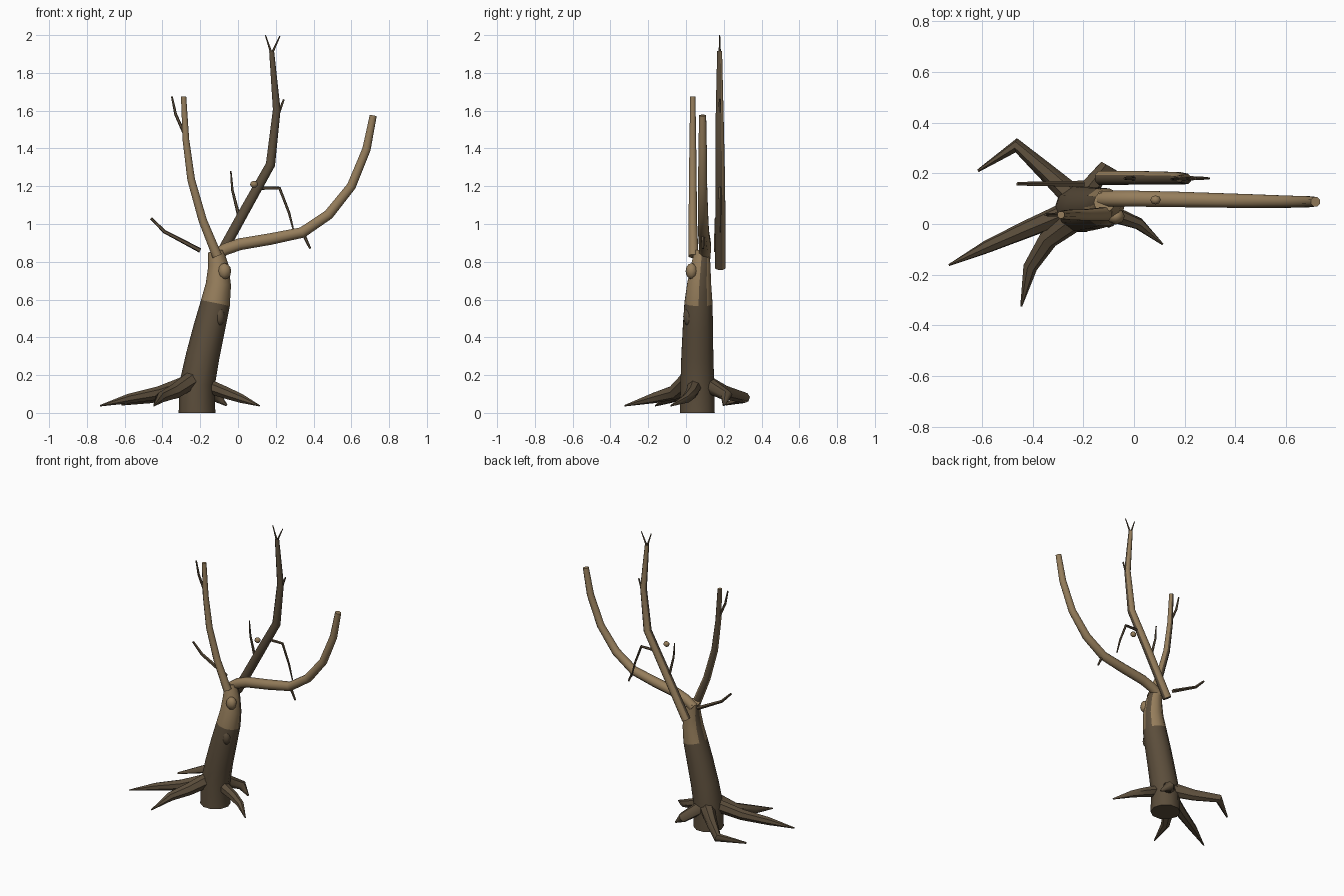
import bpy, bmesh, math
from mathutils import Vector


def material(name, rgb):
    m = bpy.data.materials.new(name)
    m.diffuse_color = (*rgb, 1)
    return m


DARK = material("dark_bark", (0.105, 0.075, 0.044))
LIGHT = material("light_wood", (0.30, 0.205, 0.105))


def finish(name, bm, rule, angle=50):
    """Turn a bmesh into an object and colour its faces (0 dark, 1 light)."""
    bmesh.ops.recalc_face_normals(bm, faces=bm.faces)
    for f in bm.faces:
        f.material_index = int(rule(f.calc_center_median(), f.normal))
    mesh = bpy.data.meshes.new(name)
    bm.to_mesh(mesh)
    bm.free()
    mesh.materials.append(DARK)
    mesh.materials.append(LIGHT)
    ob = bpy.data.objects.new(name, mesh)
    bpy.context.collection.objects.link(ob)
    bpy.ops.object.select_all(action='DESELECT')
    ob.select_set(True)
    bpy.context.view_layer.objects.active = ob
    bpy.ops.object.shade_smooth_by_angle(angle=math.radians(angle))
    return ob


def dark(c, n):
    return 0


def light(c, n):
    return 1


def tube(name, path, sides=8, rule=dark):
    """Tapered tube through (x, y, z, radius) points."""
    pts = [Vector(p[:3]) for p in path]
    bm = bmesh.new()
    rings = []
    u = None
    for i, p in enumerate(pts):
        t = Vector()
        if i > 0:
            t += (p - pts[i - 1]).normalized()
        if i < len(pts) - 1:
            t += (pts[i + 1] - p).normalized()
        t.normalize()
        if u is None:
            u = Vector((0, -1, 0)) if abs(t.y) < 0.9 else Vector((1, 0, 0))
        u = (u - t * u.dot(t)).normalized()
        v = t.cross(u)
        r = path[i][3]
        rings.append([bm.verts.new(p + (u * math.cos(a) + v * math.sin(a)) * r)
                      for a in (2 * math.pi * (k + 0.5) / sides for k in range(sides))])
    for a, b in zip(rings, rings[1:]):
        for k in range(sides):
            j = (k + 1) % sides
            bm.faces.new((a[k], a[j], b[j], b[k]))
    bm.faces.new(rings[0])
    bm.faces.new(rings[-1])
    return finish(name, bm, rule)


def knot(name, loc, size, rule=dark):
    """Rounded lump of bark."""
    bm = bmesh.new()
    bmesh.ops.create_uvsphere(bm, u_segments=8, v_segments=6, radius=1)
    for v in bm.verts:
        v.co = Vector(loc) + v.co * Vector(size)
    return finish(name, bm, rule)


# Trunk: bark is stripped off the front and back near the top
tube("trunk", [(-0.217, 0.06, 0, 0.097), (-0.217, 0.06, 0.15, 0.094),
               (-0.187, 0.06, 0.30, 0.089), (-0.152, 0.063, 0.45, 0.084),
               (-0.120, 0.066, 0.58, 0.078), (-0.104, 0.07, 0.68, 0.067),
               (-0.104, 0.078, 0.78, 0.054), (-0.118, 0.085, 0.855, 0.042)],
     10, lambda c, n: c.z > 0.58 and (n.y < -0.25 or n.y > 0.5 or n.z > 0.8))
knot("upper_knot", (-0.072, 0.03, 0.75), (0.036, 0.032, 0.043), light)
knot("lower_knot", (-0.10, 0.015, 0.51), (0.03, 0.03, 0.05))
knot("side_knot", (-0.248, 0.05, 0.32), (0.025, 0.025, 0.035))
knot("small_knot", (0.085, 0.095, 1.21), (0.021, 0.018, 0.018), light)

# Main limbs
tube("left_limb", [(-0.11, 0.04, 0.83, 0.028), (-0.187, 0.036, 1.02, 0.024),
                   (-0.248, 0.036, 1.235, 0.022), (-0.276, 0.036, 1.447, 0.019),
                   (-0.288, 0.036, 1.675, 0.015)],
     8, lambda c, n: not (n.y > 0.4 and n.x < 0.3))
tube("right_limb", [(-0.13, 0.10, 0.825, 0.032), (-0.07, 0.10, 0.865, 0.034),
                    (0.01, 0.10, 0.893, 0.034), (0.17, 0.097, 0.92, 0.033),
                    (0.34, 0.093, 0.955, 0.031), (0.48, 0.09, 1.05, 0.029),
                    (0.60, 0.088, 1.20, 0.026), (0.68, 0.088, 1.395, 0.024),
                    (0.716, 0.088, 1.575, 0.02)], 8, light)
tube("tall_limb", [(-0.13, 0.182, 0.77, 0.03), (0.024, 0.182, 1.05, 0.029),
                   (0.172, 0.18, 1.315, 0.027), (0.205, 0.178, 1.605, 0.022),
                   (0.178, 0.178, 1.915, 0.014)],
     8, lambda c, n: n.y > 0.3)

# Thin twigs
twigs = {
    "fork_twig_left": [(0.178, 0.178, 1.90, 0.007), (0.145, 0.178, 2.0, 0.003)],
    "fork_twig_right": [(0.178, 0.178, 1.90, 0.007), (0.222, 0.178, 1.995, 0.003)],
    "tall_limb_twig": [(0.20, 0.178, 1.54, 0.009), (0.22, 0.178, 1.60, 0.008),
                       (0.243, 0.178, 1.66, 0.005)],
    "left_limb_twig": [(-0.285, 0.036, 1.48, 0.009), (-0.33, 0.036, 1.58, 0.008),
                       (-0.35, 0.036, 1.675, 0.005)],
    "low_stick": [(-0.20, 0.158, 0.86, 0.013), (-0.39, 0.158, 0.96, 0.010),
                  (-0.46, 0.158, 1.03, 0.007)],
    "upright_twig": [(0.01, 0.18, 1.02, 0.010), (-0.03, 0.18, 1.18, 0.007),
                     (-0.038, 0.18, 1.28, 0.004)],
    "drooping_twig": [(0.10, 0.18, 1.19, 0.010), (0.22, 0.18, 1.19, 0.009),
                      (0.27, 0.18, 1.06, 0.007), (0.297, 0.18, 0.955, 0.004)],
    "hanging_stub": [(0.345, 0.09, 0.95, 0.010), (0.382, 0.09, 0.87, 0.006)],
}
for name, path in twigs.items():
    tube(name, path, 5)

# Roots spreading from the foot of the trunk
roots = {
    "long_left_root": [(-0.23, 0.06, 0.17, 0.045), (-0.42, -0.02, 0.105, 0.036),
                       (-0.58, -0.09, 0.075, 0.026), (-0.73, -0.162, 0.038, 0.004)],
    "front_root": [(-0.22, 0.03, 0.19, 0.05), (-0.34, -0.06, 0.11, 0.04),
                   (-0.41, -0.17, 0.08, 0.029), (-0.445, -0.325, 0.038, 0.004)],
    "back_left_root": [(-0.22, 0.09, 0.16, 0.05), (-0.34, 0.20, 0.11, 0.037),
                       (-0.463, 0.31, 0.08, 0.029), (-0.615, 0.21, 0.045, 0.006)],
    "right_root": [(-0.18, 0.05, 0.15, 0.04), (-0.06, 0.03, 0.105, 0.032),
                   (0.02, 0.0, 0.075, 0.024), (0.113, -0.08, 0.038, 0.004)],
    "back_root": [(-0.20, 0.11, 0.15, 0.045), (-0.12, 0.215, 0.09, 0.032),
                  (-0.06, 0.20, 0.04, 0.006)],
}
for name, path in roots.items():
    tube(name, path, 7)
